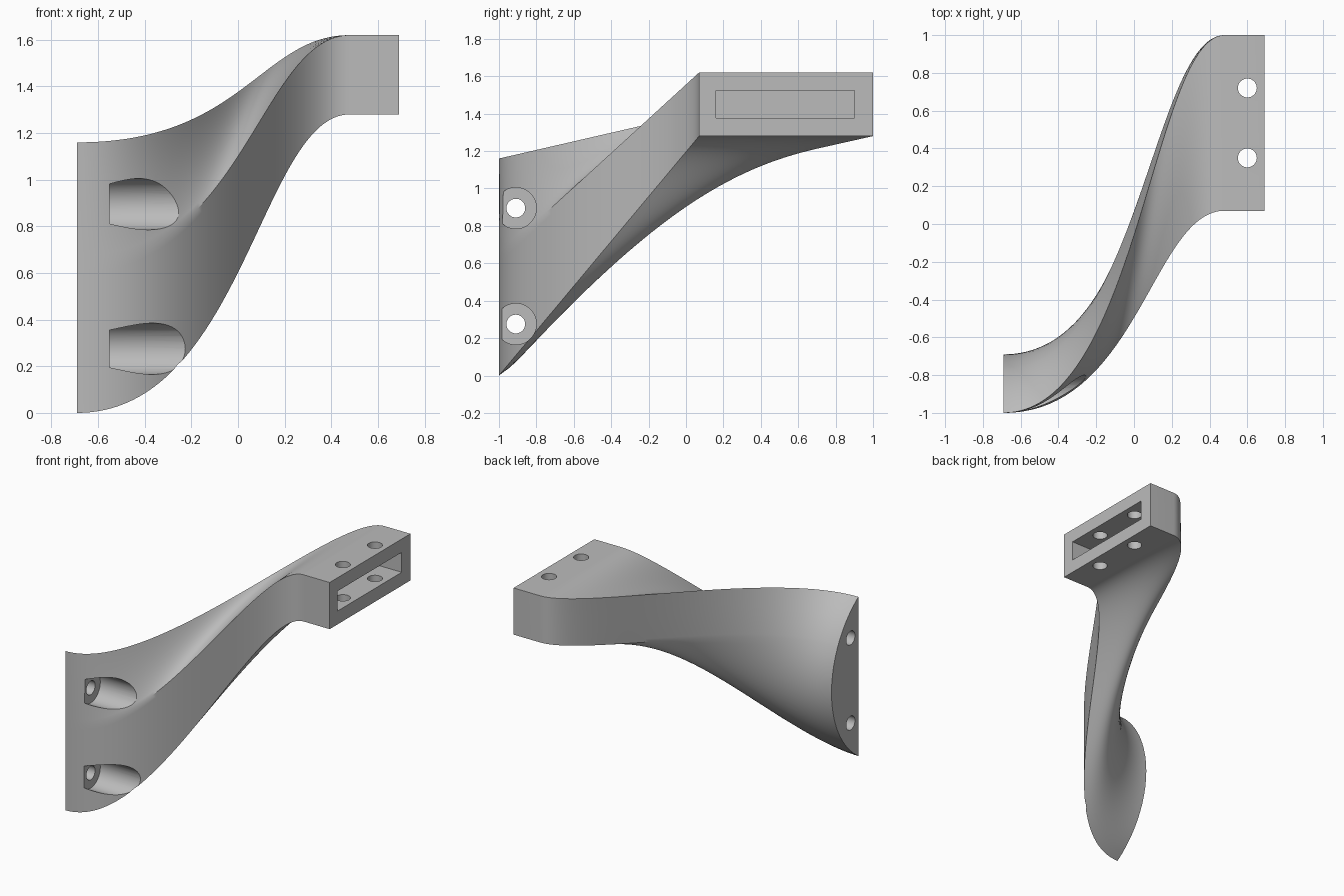
import bpy, bmesh, math
from mathutils import Vector, Matrix

cube = bpy.data.objects.get("Cube")
if cube:
    bpy.data.objects.remove(cube, do_unlink=True)

grey = bpy.data.materials.new("satin grey")
grey.use_nodes = True
grey.diffuse_color = (0.5, 0.5, 0.5, 1)
grey.node_tree.nodes["Principled BSDF"].inputs["Base Color"].default_value = (0.5, 0.5, 0.5, 1)


def make_object(name, bm):
    bmesh.ops.recalc_face_normals(bm, faces=bm.faces)
    mesh = bpy.data.meshes.new(name)
    bm.to_mesh(mesh)
    bm.free()
    mesh.materials.append(grey)
    obj = bpy.data.objects.new(name, mesh)
    bpy.context.collection.objects.link(obj)
    return obj


# Sections: a rectangle at the socket end, a round-backed segment at the flange
END, BEND, TIP = -0.69, 0.48, 0.69
STEPS, ROWS = 16, 72
HALF, SAG = 0.58, 0.31
RADIUS = (HALF ** 2 + SAG ** 2) / (2 * SAG)
SPREAD = math.asin(HALF / RADIUS)
SPLIT = 0.73


def arc(f):
    a = SPREAD * (2 * f - 1)
    return Vector((-1 + SAG - RADIUS + RADIUS * math.cos(a), HALF + RADIUS * math.sin(a)))


def chord(z0, z1):
    return lambda f: Vector((-1, z0 + (z1 - z0) * f))


back_top, front_top = Vector((1, 1.62)), Vector((0.07, 1.62))
front_low, back_low = Vector((0.07, 1.28)), Vector((1, 1.28))
sides = [
    (back_top, front_top, chord(2 * HALF, 0.64)),
    (front_top, front_low, chord(0.64, 0)),
    (front_low, back_low, lambda f: arc(SPLIT * f)),
    (back_low, back_top, lambda f: arc(SPLIT + (1 - SPLIT) * f)),
]


def section(t):
    points = []
    for p, q, flange in sides:
        for i in range(STEPS):
            f = i / STEPS
            points.append(flange(f).lerp(p.lerp(q, f), t))
    return points


# Stations follow an S-shaped sweep, then a straight socket block
stations = []
for i in range(ROWS + 1):
    s = i / ROWS
    r = 1 - s
    x = r**3 * END + 3 * r * r * s * 0.02 + 3 * r * s * s * 0.10 + s**3 * BEND
    stations.append((x, s * s * (3 - 2 * s)))
stations.append((TIP, 1))

bm = bmesh.new()
rings = [[bm.verts.new((x, p.x, p.y)) for p in section(t)] for x, t in stations]
for a, b in zip(rings, rings[1:]):
    for i in range(len(a)):
        j = (i + 1) % len(a)
        bm.faces.new((a[i], a[j], b[j], b[i]))
bm.faces.new(rings[0])
bm.faces.new(rings[-1])
bracket = make_object("twisted_bracket", bm)


def cut(cutter):
    cutter.hide_render = True
    cutter.hide_viewport = True
    mod = bracket.modifiers.new(cutter.name, 'BOOLEAN')
    mod.operation = 'DIFFERENCE'
    mod.solver = 'EXACT'
    mod.object = cutter
    cutters.append(cutter)


def cylinder(name, start, axis, length, radius):
    bm = bmesh.new()
    turn = Vector((0, 0, 1)).rotation_difference(axis).to_matrix().to_4x4()
    bmesh.ops.create_cone(bm, cap_ends=True, segments=48, radius1=radius, radius2=radius,
                          depth=length,
                          matrix=Matrix.Translation(start + axis * length / 2) @ turn)
    return make_object(name, bm)


cutters = []
X, Z = Vector((1, 0, 0)), Vector((0, 0, 1))

# Rectangular socket in the end block
bm = bmesh.new()
bmesh.ops.create_cube(bm, size=1, matrix=Matrix.Translation((0.59, 0.53, 1.45))
                      @ Matrix.Diagonal((0.24, 0.74, 0.145, 1)))
cut(make_object("socket_cutter", bm))

# Vertical pin holes through the block
for y in (0.35, 0.72):
    cut(cylinder("pin_hole_cutter", Vector((0.6, y, 1.2)), Z, 0.5, 0.05))

# Counterbored screw holes through the flange
for z in (0.275, 0.895):
    cut(cylinder("counterbore_cutter", Vector((-0.55, -0.91, z)), X, 0.6, 0.11))
    cut(cylinder("screw_hole_cutter", Vector((-0.8, -0.91, z)), X, 0.4, 0.05))

# Bake the cuts and shade
bpy.context.view_layer.update()
depsgraph = bpy.context.evaluated_depsgraph_get()
final = bpy.data.meshes.new_from_object(bracket.evaluated_get(depsgraph))
bracket.modifiers.clear()
bracket.data = final
for c in cutters:
    bpy.data.objects.remove(c, do_unlink=True)
bpy.ops.object.select_all(action='DESELECT')
bracket.select_set(True)
bpy.context.view_layer.objects.active = bracket
bpy.ops.object.shade_smooth_by_angle(angle=math.radians(30))
